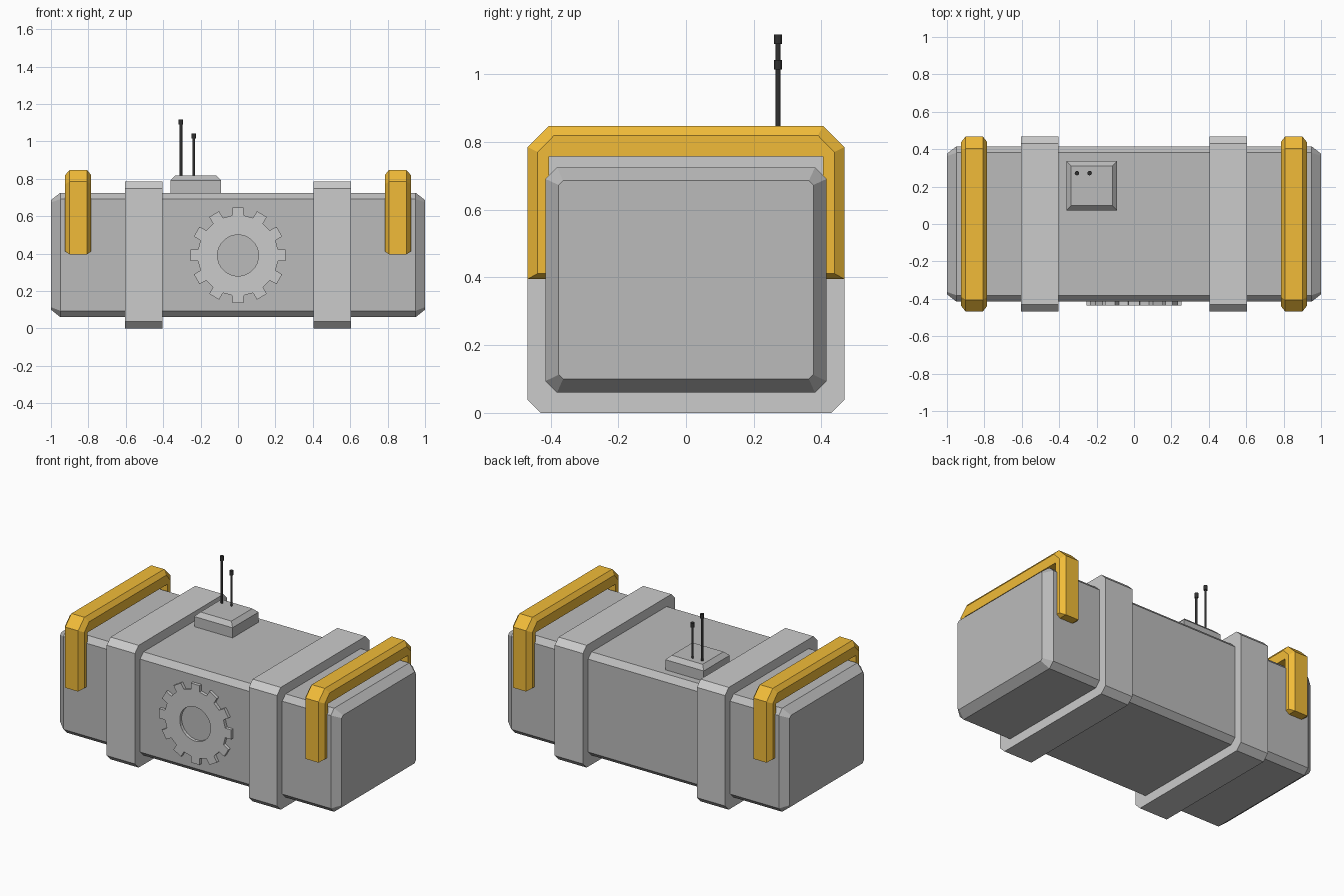
import bpy, bmesh, math

if "Cube" in bpy.data.objects:
    bpy.data.objects.remove(bpy.data.objects["Cube"])


def material(name, colour):
    m = bpy.data.materials.new(name)
    m.diffuse_color = (*colour, 1)
    m.use_nodes = True
    m.node_tree.nodes["Principled BSDF"].inputs["Base Color"].default_value = m.diffuse_color
    return m


ORANGE = material("orange", (0.88, 0.5, 0.04))
BLACK = material("black", (0.03, 0.03, 0.03))
DARK = material("dark_grey", (0.5, 0.5, 0.5))


def loft(name, rings, mat=None, cyclic=False):
    """Skin equal-length rings; cap the ends or join last ring to first."""
    bm = bmesh.new()
    vs = [[bm.verts.new(p) for p in r] for r in rings]
    n = len(vs[0])
    pairs = list(zip(vs, vs[1:])) + ([(vs[-1], vs[0])] if cyclic else [])
    for a, b in pairs:
        for i in range(n):
            j = (i + 1) % n
            bm.faces.new((a[i], a[j], b[j], b[i]))
    if not cyclic:
        bm.faces.new(vs[0])
        bm.faces.new(vs[-1])
    bmesh.ops.recalc_face_normals(bm, faces=bm.faces)
    me = bpy.data.meshes.new(name)
    bm.to_mesh(me)
    bm.free()
    ob = bpy.data.objects.new(name, me)
    bpy.context.collection.objects.link(ob)
    if mat:
        me.materials.append(mat)
    return ob


def octagon(x, hy, z0, z1, c):
    """Chamfered rectangle in the YZ plane at x."""
    half = [(hy - c, z0), (hy, z0 + c), (hy, z1 - c), (hy - c, z1)]
    return [(x, y, z) for y, z in half + [(-y, z) for y, z in reversed(half)]]


def rect(x0, x1, y0, y1, z, inset=0):
    x0, x1, y0, y1 = x0 + inset, x1 - inset, y0 + inset, y1 - inset
    return [(x0, y0, z), (x1, y0, z), (x1, y1, z), (x0, y1, z)]


# Main case with chamfered edges
loft("case_body", [octagon(-1, .376, .1, .686, .013), octagon(-.95, .415, .06, .725, .034),
                   octagon(.95, .415, .06, .725, .034), octagon(1, .376, .1, .686, .013)], DARK)


# Handle outline: U shape in YZ; d = inset of the outer edge, b = bottom height
def handle_ring(x, d, b):
    o, t, k = .468 - d, .848 - d * .95, .785 - d * .5
    half = [(.405, .757), (.405, b), (o, b), (o, k), (.405 - d * .5, t)]
    return [(x, y, z) for y, z in half + [(-y, z) for y, z in reversed(half)]]


for side, s in (("left", -1), ("right", 1)):
    # Straps wrapped round the case
    a, b = s * .405, s * .605
    loft(side + "_strap", [octagon(a, .468, 0, .785, .038), octagon(b, .468, 0, .785, .038),
                           octagon(b, .405, .07, .715, .034), octagon(a, .405, .07, .715, .034)],
         cyclic=True)
    # Carrying handles
    loft(side + "_handle", [handle_ring(s * .785, .03, .412), handle_ring(s * .808, 0, .395),
                            handle_ring(s * .9, 0, .395), handle_ring(s * .924, .03, .412)], ORANGE)

# Gear emblem on the front
outer, hole = [], []
for i in range(12):
    for off, r in ((-8.2, .216), (-6.8, .257), (6.8, .257), (8.2, .216)):
        t = math.radians(i * 30 + off)
        outer.append((r * math.cos(t), r * math.sin(t)))
        hole.append((.11 * math.cos(t), .11 * math.sin(t)))


def gear_ring(pts, y):
    return [(x, y, z + .39) for x, z in pts]


loft("front_gear", [gear_ring(outer, -.41), gear_ring(outer, -.435),
                    gear_ring(hole, -.435), gear_ring(hole, -.41)], cyclic=True)

# Antenna base box
box = (-.362, -.09, .073, .337)
loft("antenna_base", [rect(*box, .715), rect(*box, .79), rect(*box, .816, .026)], DARK)


# Antennas: thin rod with a thicker tip
def circle(x, y, z, r, n=12):
    return [(x + r * math.cos(2 * math.pi * i / n), y + r * math.sin(2 * math.pi * i / n), z)
            for i in range(n)]


for name, x, top in (("tall", -.305, 1.118), ("short", -.237, 1.043)):
    loft(name + "_antenna", [circle(x, .272, z, r) for z, r in
                             ((.81, .007), (top - .028, .007), (top - .028, .012), (top, .012))], BLACK)
